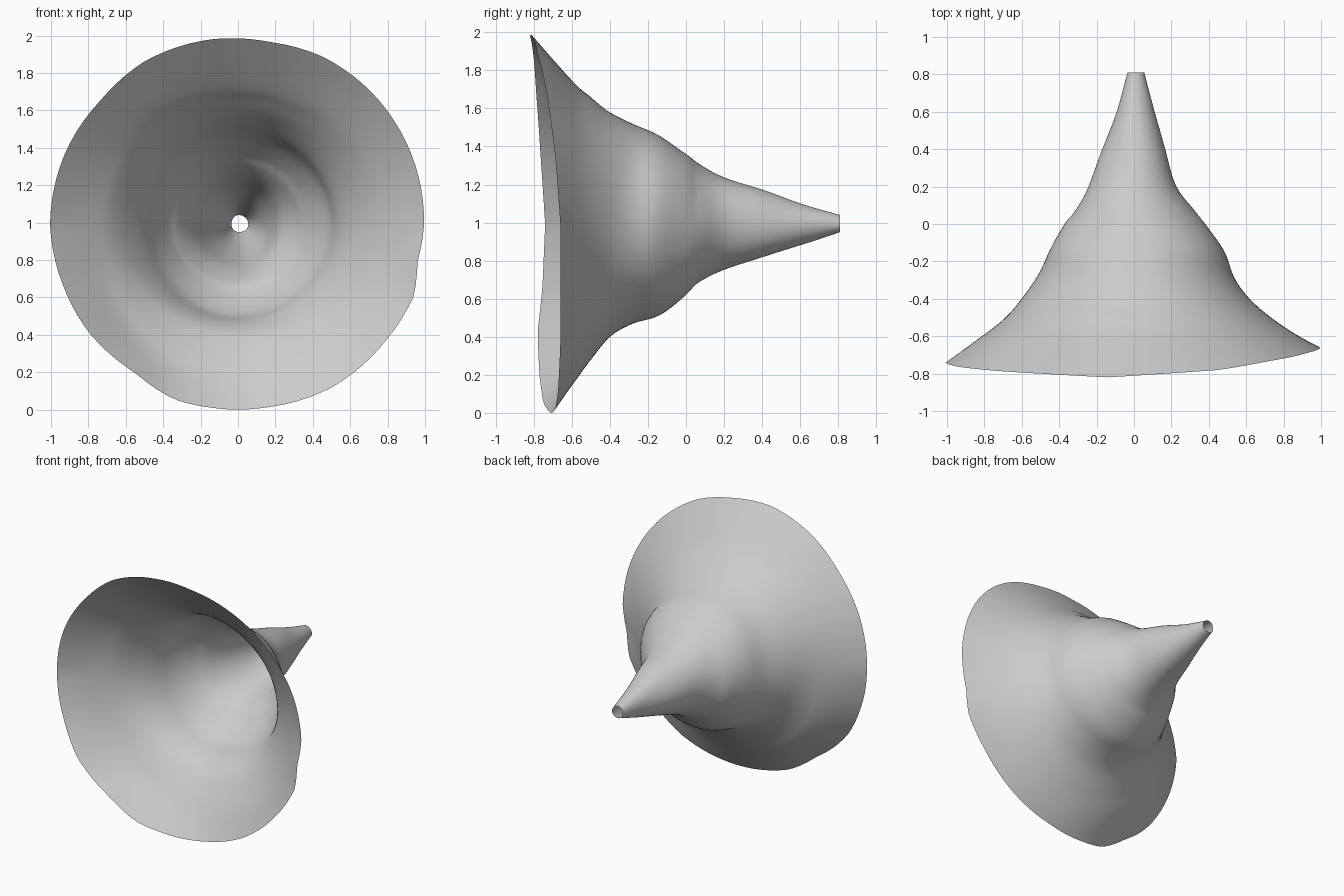
import bpy, bmesh, math
from mathutils import Vector

if "Cube" in bpy.data.objects:
    bpy.data.objects.remove(bpy.data.objects["Cube"])

SEG = 96
CX, CZ = 0.005, 0.99

# Funnel stations: y, then radius toward right, top, left, bottom
STATIONS = [
    (0.81, 0.050, 0.050, 0.040, 0.040),
    (0.60, 0.105, 0.110, 0.098, 0.110),
    (0.40, 0.165, 0.183, 0.172, 0.173),
    (0.20, 0.222, 0.250, 0.248, 0.235),
    (0.07, 0.320, 0.315, 0.320, 0.305),
    (0.00, 0.382, 0.370, 0.370, 0.370),
    (-0.14, 0.475, 0.470, 0.455, 0.475),
    (-0.28, 0.530, 0.525, 0.520, 0.525),
    (-0.40, 0.620, 0.590, 0.600, 0.590),
    (-0.50, 0.730, 0.670, 0.690, 0.710),
    (-0.59, 0.865, 0.745, 0.800, 0.835),
]
# Wavy open rim: angle in degrees, radius, y
RIM = [
    (0, 0.995, -0.66), (20, 1.00, -0.685), (45, 1.005, -0.735), (63, 1.005, -0.78),
    (80, 0.99, -0.80), (98, 1.00, -0.82), (120, 1.005, -0.80), (138, 0.99, -0.785),
    (158, 1.00, -0.765), (180, 1.005, -0.74), (200, 0.99, -0.755), (215, 0.985, -0.78),
    (235, 0.965, -0.77), (250, 0.995, -0.75), (262, 0.99, -0.72), (280, 0.99, -0.69),
    (300, 1.005, -0.672), (322, 1.005, -0.66), (338, 1.015, -0.66), (348, 0.98, -0.66),
    (360, 0.995, -0.66),
]


def rim_at(deg):
    for (a, ra, ya), (b, rb, yb) in zip(RIM, RIM[1:]):
        if a <= deg <= b:
            t = (deg - a) / (b - a)
            return ra + (rb - ra) * t, ya + (yb - ya) * t


def ring_radius(st, ang):
    # blend the two neighbouring direction radii
    q = ang / (math.pi / 2)
    i = int(q) % 4
    t = (1 - math.cos((q - int(q)) * math.pi)) / 2
    return st[1 + i] * (1 - t) + st[1 + (i + 1) % 4] * t


def catmull(p0, p1, p2, p3, t):
    return 0.5 * (2 * p1 + (p2 - p0) * t + (2 * p0 - 5 * p1 + 4 * p2 - p3) * t * t
                  + (3 * p1 - p0 - 3 * p2 + p3) * t ** 3)


def profile(ang):
    pts = [Vector((ring_radius(s, ang), s[0])) for s in STATIONS]
    pts.append(Vector(rim_at(math.degrees(ang))))
    pts = [2 * pts[0] - pts[1]] + pts + [2 * pts[-1] - pts[-2]]
    out = []
    for k in range(1, len(pts) - 2):
        for j in range(4):
            out.append(catmull(*pts[k - 1:k + 3], j / 4))
    out.append(pts[-2])
    # faint swirling streaks around the middle of the funnel
    n = len(out) - 1
    for k, p in enumerate(out):
        p.x += 0.004 * math.sin(math.pi * k / n) * math.sin(3 * ang + 0.55 * k)
    return out


# Flared funnel, a single open skin along the y axis
bm = bmesh.new()
cols = []
for i in range(SEG):
    ang = 2 * math.pi * i / SEG
    cols.append([bm.verts.new((CX * (1 - k / 44) + p.x * math.cos(ang), p.y, CZ + p.x * math.sin(ang)))
                 for k, p in enumerate(profile(ang))])
for i in range(SEG):
    a, b = cols[i], cols[(i + 1) % SEG]
    for k in range(len(a) - 1):
        bm.faces.new((a[k], a[k + 1], b[k + 1], b[k]))
bm.normal_update()
# make the outside of the skin the front side
f = next(iter(bm.faces))
c = f.calc_center_median()
if f.normal.dot(Vector((c.x, 0, c.z - CZ))) < 0:
    bmesh.ops.reverse_faces(bm, faces=bm.faces[:])
for f in bm.faces:
    f.smooth = True
mesh = bpy.data.meshes.new("funnel")
bm.to_mesh(mesh)
bm.free()
bpy.context.collection.objects.link(bpy.data.objects.new("funnel", mesh))
